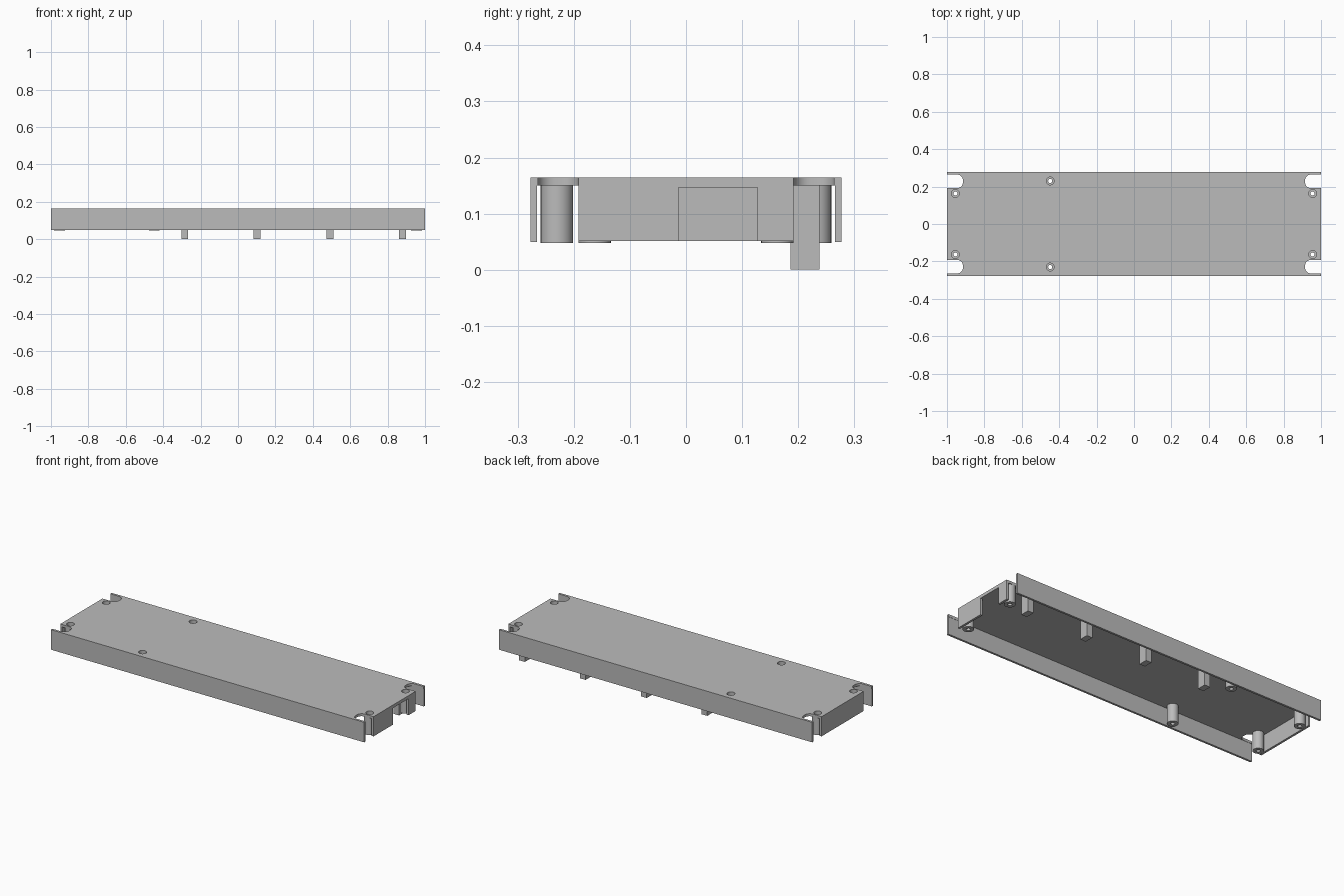
import bpy, bmesh, math
from mathutils import Vector

cube = bpy.data.objects.get("Cube")
if cube:
    bpy.data.objects.remove(cube, do_unlink=True)

grey = bpy.data.materials.new("plain grey")
grey.use_nodes = True
grey.diffuse_color = (0.5, 0.5, 0.5, 1)
grey.node_tree.nodes["Principled BSDF"].inputs["Base Color"].default_value = (0.5, 0.5, 0.5, 1)

TOP, UNDER, RIM = 0.1645, 0.15, 0.049     # deck top, deck underside, skirt bottom
HALF_Y, INNER_Y, INNER_X = 0.2775, 0.2655, 0.9875
BOSSES = [(sx * 0.955, sy * 0.163) for sx in (-1, 1) for sy in (-1, 1)]
BOSSES += [(-0.448, sy * 0.23) for sy in (-1, 1)]


def finish(name, bm):
    bmesh.ops.recalc_face_normals(bm, faces=bm.faces)
    mesh = bpy.data.meshes.new(name)
    bm.to_mesh(mesh)
    bm.free()
    mesh.materials.append(grey)
    obj = bpy.data.objects.new(name, mesh)
    bpy.context.collection.objects.link(obj)
    return obj


def prism(name, outline, z0, z1):
    """Extrude a flat outline upwards."""
    bm = bmesh.new()
    face = bm.faces.new([bm.verts.new((x, y, z0)) for x, y in outline])
    up = bmesh.ops.extrude_face_region(bm, geom=[face])["geom"]
    bmesh.ops.translate(bm, vec=(0, 0, z1 - z0),
                        verts=[v for v in up if isinstance(v, bmesh.types.BMVert)])
    return finish(name, bm)


def box(name, x0, x1, y0, y1, z0, z1):
    return prism(name, [(x0, y0), (x1, y0), (x1, y1), (x0, y1)], z0, z1)


def arc(cx, cy, r, a0, a1, n):
    return [(cx + r * math.cos(math.radians(a0 + (a1 - a0) * i / n)),
             cy + r * math.sin(math.radians(a0 + (a1 - a0) * i / n))) for i in range(n + 1)]


def cut(body, cutter):
    """Subtract the cutter, apply, and throw the cutter away."""
    cutter.hide_render = True
    mod = body.modifiers.new("cut", "BOOLEAN")
    mod.operation, mod.solver, mod.object = "DIFFERENCE", "EXACT", cutter
    bpy.ops.object.select_all(action="DESELECT")
    bpy.context.view_layer.objects.active = body
    body.select_set(True)
    bpy.ops.object.modifier_apply(modifier=mod.name)
    bpy.data.objects.remove(cutter, do_unlink=True)


def smooth(obj):
    bpy.ops.object.select_all(action="DESELECT")
    bpy.context.view_layer.objects.active = obj
    obj.select_set(True)
    bpy.ops.object.shade_smooth_by_angle(angle=math.radians(30))


# Cover: a block hollowed from below
cover = box("cover", -1, 1, -HALF_Y, HALF_Y, RIM, TOP)
cut(cover, box("cavity", -INNER_X, INNER_X, -INNER_Y, INNER_Y, -0.1, UNDER))

for sx in (-1, 1):
    # End walls stop a little above the side skirts
    cut(cover, box("wall_trim", *sorted((sx * 0.95, sx * 1.1)), -0.22, 0.22, -0.1, 0.051))
    for sy in (-1, 1):
        # Open corners beside the end walls
        cut(cover, box("corner_gap", *sorted((sx * 0.95, sx * 1.1)),
                       *sorted((sy * 0.192, sy * INNER_Y)), -0.1, UNDER))
        # Rounded slots in the deck
        slot = ([(1.1, 0.192), (1.1, 0.264)] + arc(0.945, 0.234, 0.03, 90, 180, 8)
                + arc(0.945, 0.222, 0.03, 180, 270, 8))
        cut(cover, prism("slot", [(sx * x, sy * y) for x, y in slot], 0.1, 0.2))

# Connector opening in one end wall
cut(cover, box("window", 0.95, 1.1, -0.0135, 0.127, -0.1, 0.1465))

# Screw holes through the deck
for x, y in BOSSES:
    cut(cover, prism("screw_hole", arc(x, y, 0.021, 0, 360, 32)[:-1], 0.1, 0.2))
smooth(cover)

# Screw bosses: turned tubes with a counterbore
SECTION = [(0.021, UNDER), (0.029, UNDER), (0.029, 0.048),
           (0.011, 0.048), (0.011, 0.075), (0.021, 0.075)]
for i, (x, y) in enumerate(BOSSES):
    bm = bmesh.new()
    steps = 32
    rings = [[bm.verts.new((x + r * math.cos(a), y + r * math.sin(a), z)) for r, z in SECTION]
             for a in (2 * math.pi * k / steps for k in range(steps))]
    for k in range(steps):
        p, q = rings[k], rings[(k + 1) % steps]
        for j in range(len(SECTION)):
            m = (j + 1) % len(SECTION)
            bm.faces.new((p[j], p[m], q[m], q[j]))
    smooth(finish(f"screw_boss_{i + 1}", bm))

# Locating pegs along the back
for i, x in enumerate((-0.284, 0.102, 0.492, 0.88)):
    box(f"peg_{i + 1}", x - 0.018, x + 0.018, 0.186, 0.238, 0, UNDER)
